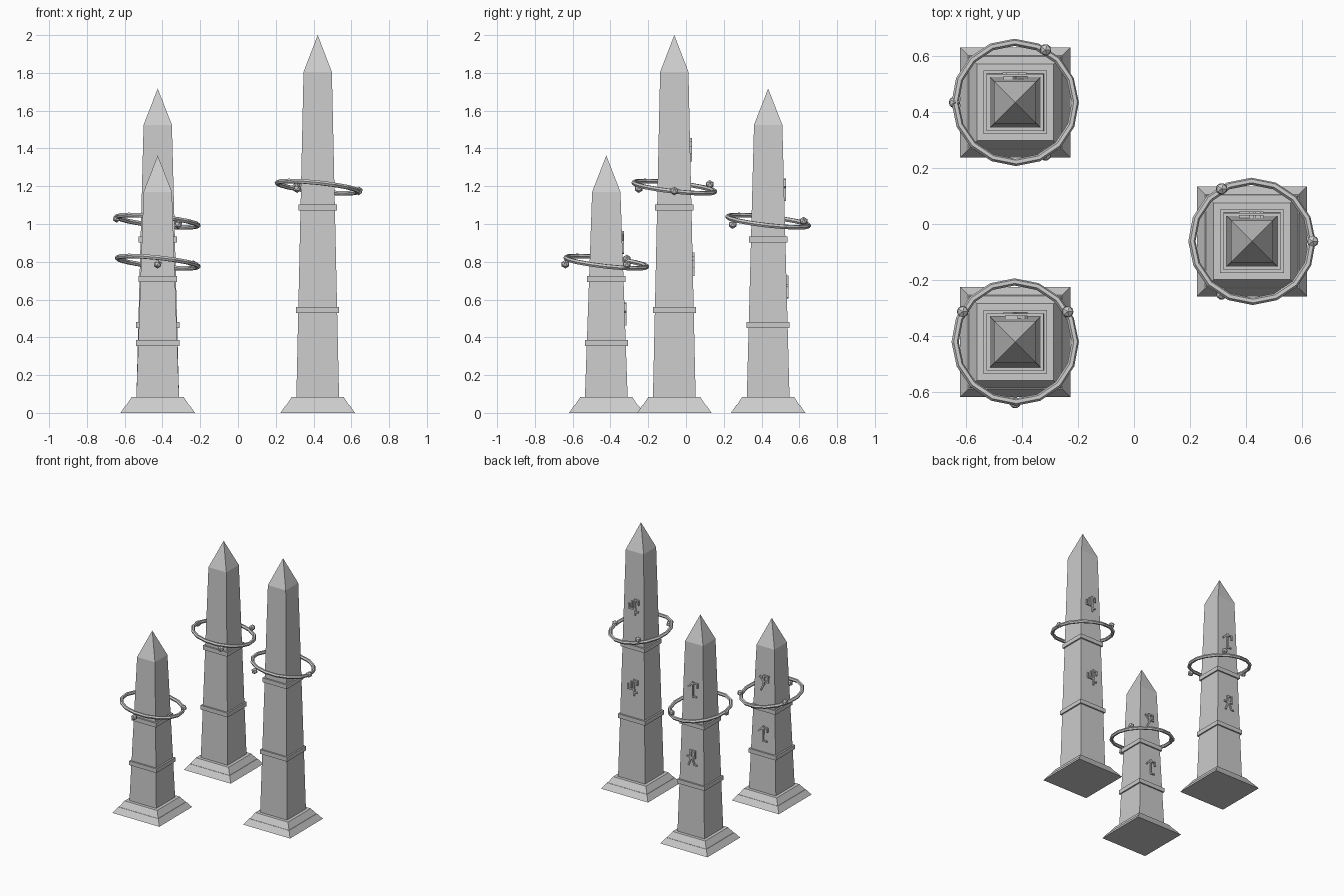
import bpy, bmesh, math
from mathutils import Matrix, Vector

cube = bpy.data.objects.get("Cube")
if cube:
    bpy.data.objects.remove(cube)

stone = bpy.data.materials.new("grey stone")
stone.use_nodes = True
GREY = (0.6, 0.6, 0.6, 1)
stone.diffuse_color = GREY
stone.node_tree.nodes["Principled BSDF"].inputs["Base Color"].default_value = GREY

FOOT = 0.085      # top of the stepped plinth
BOTTOM, TOP = 0.113, 0.075   # shaft half widths


def finish(name, bm, loc):
    bmesh.ops.recalc_face_normals(bm, faces=bm.faces)
    mesh = bpy.data.meshes.new(name)
    bm.to_mesh(mesh)
    bm.free()
    mesh.materials.append(stone)
    obj = bpy.data.objects.new(name, mesh)
    obj.location = loc
    bpy.context.collection.objects.link(obj)
    return obj


def frustum(bm, half_low, half_high, low, high):
    """Square tapered block between two heights."""
    bmesh.ops.create_cone(
        bm, cap_ends=True, segments=4, depth=high - low,
        radius1=half_low * math.sqrt(2), radius2=half_high * math.sqrt(2),
        matrix=Matrix.Translation((0, 0, (low + high) / 2)) @ Matrix.Rotation(math.pi / 4, 4, 'Z'))


# Carved signs as strokes (u1, v1, u2, v2), seen from behind
FORK = [(-.8, .2, -.8, -.3), (-.8, -.3, .4, -.3), (-.2, .6, -.2, -.3),
        (.3, .9, .3, -1), (.3, .85, .9, .85), (.9, .85, .9, .4), (.3, -.6, .8, -.6)]
HOOK = [(0, .9, 0, -.9), (0, .9, -.8, .3), (0, .8, .8, .8),
        (.8, .8, .8, .4), (0, -.85, .6, -.85)]
KNOT = [(-.2, .9, -.2, -.1), (-.2, .9, .6, .9), (.6, .9, .6, .1), (.6, .1, -.8, .1),
        (-.1, 0, -.6, -.9), (.1, 0, .5, -.8), (.5, -.8, .9, -.8)]
LOOP = [(-.1, .9, .7, .9), (.7, .9, .7, .2), (.7, .2, -.1, .2), (-.1, .9, -.1, -.2),
        (-.1, .2, -.8, .7), (-.1, -.2, -.6, -.9)]


def sign(name, strokes, loc):
    bm = bmesh.new()
    for u1, v1, u2, v2 in strokes:
        a, b = Vector((-u1 * .045, 0, v1 * .06)), Vector((-u2 * .045, 0, v2 * .06))
        d = b - a
        m = (Matrix.Translation((a + b) / 2)
             @ Matrix.Rotation(math.atan2(d.x, d.z), 4, 'Y')
             @ Matrix.Diagonal((.011, .02, d.length + .01, 1)))
        bmesh.ops.create_cube(bm, size=1, matrix=m)
    finish(name, bm, loc)


def obelisk(label, x, y, shoulder, tip, collars, ring_z, beads, signs):
    def half(z):
        return BOTTOM + (TOP - BOTTOM) * (z - FOOT) / (shoulder - FOOT)

    # Stepped plinth
    bm = bmesh.new()
    frustum(bm, .197, .168, 0, .042)
    frustum(bm, .165, .137, .042, FOOT)
    finish(label + "_plinth", bm, (x, y, 0))

    # Tapered shaft and pointed cap
    bm = bmesh.new()
    frustum(bm, BOTTOM, TOP, FOOT, shoulder)
    finish(label + "_shaft", bm, (x, y, 0))
    bm = bmesh.new()
    frustum(bm, TOP, 0, shoulder, tip)
    finish(label + "_cap", bm, (x, y, 0))

    # Collars
    bm = bmesh.new()
    for z in collars:
        frustum(bm, half(z) + .011, half(z) + .011, z - .016, z + .016)
    finish(label + "_collars", bm, (x, y, 0))

    # Tilted floating ring
    bpy.ops.mesh.primitive_torus_add(
        major_segments=16, minor_segments=6, major_radius=.216, minor_radius=.013,
        location=(x, y, ring_z), rotation=(-.11, .105, 0))
    ring = bpy.context.object
    ring.name = label + "_ring"
    ring.data.materials.append(stone)

    # Beads around the ring
    bm = bmesh.new()
    for angle, z in beads:
        a = math.radians(angle)
        bmesh.ops.create_icosphere(
            bm, subdivisions=1, radius=.023,
            matrix=Matrix.Translation((.217 * math.cos(a), .217 * math.sin(a), z)))
    finish(label + "_beads", bm, (x, y, 0))

    # Raised signs on the back
    for place, (strokes, z) in zip(("upper", "lower"), signs):
        sign(f"{label}_{place}_sign", strokes, (x, y + half(z), z))


obelisk("tall", .422, -.062, 1.805, 2.0, (.545, 1.088), 1.195,
        [(0, 1.175), (120, 1.21), (240, 1.187)], [(FORK, 1.395), (FORK, .79)])
obelisk("middle", -.425, .435, 1.525, 1.717, (.465, .918), 1.015,
        [(60, 1.015), (180, 1.03), (300, .997)], [(HOOK, 1.18), (KNOT, .667)])
obelisk("short", -.425, -.422, 1.17, 1.363, (.37, .708), .798,
        [(30, .785), (150, .815), (270, .787)], [(LOOP, .903), (HOOK, .522)])
